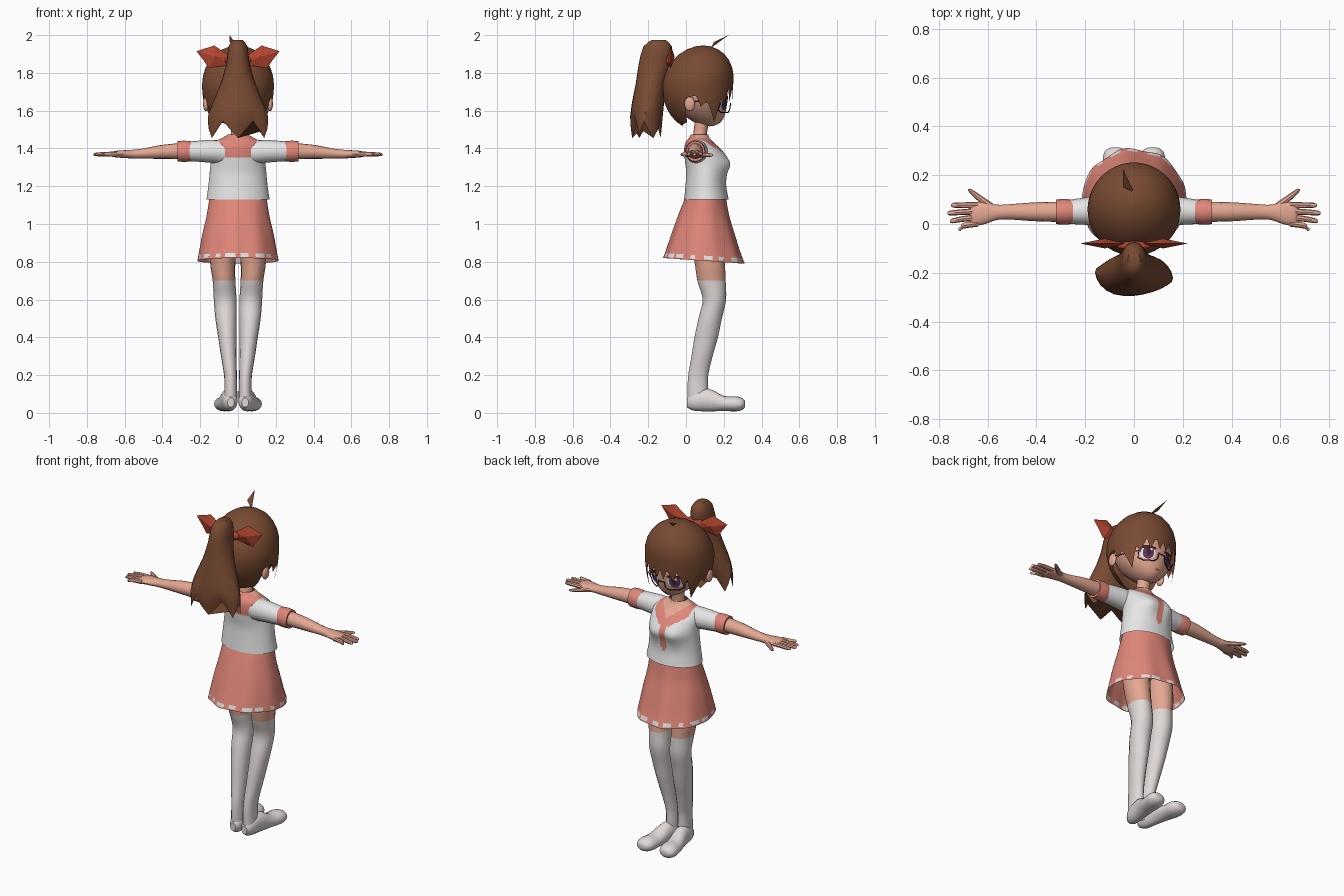
import bpy, bmesh
from math import sin, cos, pi, sqrt, radians, atan2
from mathutils import Vector

cube = bpy.data.objects.get("Cube")
if cube:
    bpy.data.objects.remove(cube)


def material(name, *rgb):
    m = bpy.data.materials.new(name)
    m.use_nodes = True
    m.diffuse_color = (*rgb, 1)
    m.node_tree.nodes["Principled BSDF"].inputs["Base Color"].default_value = (*rgb, 1)
    return m


HAIR = material("brown hair", .19, .07, .032)
SKIN = material("skin", .78, .39, .29)
WHITE = material("white cloth", .8, .79, .79)
PINK = material("pink cloth", .75, .24, .19)
SOCK = material("pale stocking", .74, .69, .68)
RED = material("red ribbon", .45, .06, .03)
DARK = material("dark frame", .06, .015, .02)
IRIS = material("purple iris", .1, .04, .13)


def make(name, verts, faces, mats, rule=None, angle=40):
    me = bpy.data.meshes.new(name)
    me.from_pydata(verts, [], faces)
    bm = bmesh.new()
    bm.from_mesh(me)
    bmesh.ops.recalc_face_normals(bm, faces=bm.faces)
    if rule:
        for f in bm.faces:
            f.material_index = rule(f.calc_center_median())
    bm.to_mesh(me)
    bm.free()
    for m in mats:
        me.materials.append(m)
    me.shade_smooth()
    me.set_sharp_from_angle(angle=radians(angle))
    ob = bpy.data.objects.new(name, me)
    bpy.context.collection.objects.link(ob)
    return ob


def smooth_rings(rings, steps):
    # Catmull-Rom interpolation between the given cross-sections
    out = []
    for i in range(len(rings) - 1):
        p = [rings[max(0, min(len(rings) - 1, i + k))] for k in (-1, 0, 1, 2)]
        for s in range(steps):
            t = s / steps
            out.append([.5 * (2*b + (c-a)*t + (2*a-5*b+4*c-d)*t*t + (3*b-a-3*c+d)*t**3)
                        for a, b, c, d in zip(*p)])
    return out + [list(rings[-1])]


def loft(name, rings, mats, axis="z", n=16, steps=3, side=1, caps=True, warp=None, rule=None):
    # each ring: position along axis, two centre offsets, two radii
    verts, faces = [], []
    rows = smooth_rings(rings, steps)
    for t, c1, c2, r1, r2 in rows:
        for k in range(n):
            a = 2 * pi * k / n
            u, v = c1 + r1 * cos(a), c2 + r2 * sin(a)
            p = {"z": (u, v, t), "x": (t, u, v), "y": (u, t, v)}[axis]
            p = warp(Vector(p), a) if warp else p
            verts.append((p[0] * side, p[1], p[2]))
    for j in range(len(rows) - 1):
        for k in range(n):
            a, b = j * n + k, j * n + (k + 1) % n
            faces.append((a, b, b + n, a + n))
    if caps:
        faces += [tuple(range(n)), tuple(range(len(verts) - n, len(verts)))]
    return make(name, verts, faces, mats, rule)


def ball(name, centre, size, mat, shape=None):
    bm = bmesh.new()
    bmesh.ops.create_uvsphere(bm, u_segments=24, v_segments=16, radius=1)
    pts = [shape(v.co) if shape else [c + s * q for c, s, q in zip(centre, size, v.co)] for v in bm.verts]
    bm.verts.index_update()
    faces = [[v.index for v in f.verts] for f in bm.faces]
    bm.free()
    return make(name, pts, faces, [mat])


# Head, with a narrow chin pushed forward
def head_shape(p):
    t = max(0, -p.z)
    return (.165 * p.x * (1 - .35*t*t), .075 + .145 * p.y + .05*t*t, 1.695 + .178 * p.z)


def face_y(x, z):
    q = (z - 1.695) / .178
    t = max(0, -q)
    return .075 + .05*t*t + .145 * sqrt(max(0, 1 - q*q - (x / (.165 * (1 - .35*t*t)))**2))


def plate(name, cx, cz, rx, rz, lift, mat, n=16):
    pts = [(cx, cz)] + [(cx + rx*cos(2*pi*k/n), cz + rz*sin(2*pi*k/n)) for k in range(n)]
    make(name, [(x, face_y(x, z) + lift, z) for x, z in pts],
         [(0, k + 1, (k + 1) % n + 1) for k in range(n)], [mat])


def wire(name, pts, radius, mat):
    cu = bpy.data.curves.new(name, "CURVE")
    cu.dimensions = "3D"
    cu.bevel_depth = radius
    cu.bevel_resolution = 1
    sp = cu.splines.new("POLY")
    sp.points.add(len(pts) - 1)
    for q, p in zip(sp.points, pts):
        q.co = (*p, 1)
    cu.materials.append(mat)
    bpy.context.collection.objects.link(bpy.data.objects.new(name, cu))


ball("head", None, None, SKIN, head_shape)
loft("neck", [(1.4, 0, .065, .05, .04), (1.48, 0, .075, .038, .036), (1.58, 0, .09, .04, .04)], [SKIN])
plate("mouth", 0, 1.557, .016, .005, .003, RED, 8)

# Hair cap with a jagged fringe, side locks and a rounded nape
EDGE = [(0, 1.71), (7, 1.65), (13, 1.72), (24, 1.65), (30, 1.71), (42, 1.62), (47, 1.67), (57, 1.54),
        (66, 1.6), (74, 1.65), (84, 1.62), (92, 1.68), (108, 1.67), (116, 1.54), (180, 1.51)]


def edge_height(deg):
    for (a, z0), (b, z1) in zip(EDGE, EDGE[1:]):
        if deg <= b:
            return z0 + (z1 - z0) * (deg - a) / (b - a)
    return EDGE[-1][1]


def hair_cap():
    n, up, low, mid = 120, 7, 7, 1.74
    verts, faces = [], []
    for j in range(up + low + 1):
        for k in range(n):
            phi = 2 * pi * k / n - pi
            if j <= up:
                a = max(.03, j / up * pi / 2)
                z, f = mid + .205 * cos(a), sin(a)
            else:
                z = mid + (edge_height(abs(phi) * 180 / pi) - mid) * (j - up) / low
                d = mid - z
                w = max(0, min(1, .3 - 1.2 * cos(phi)))
                f = w * sqrt(max(.02, 1 - (d / .245)**2)) + (1 - w) * (1 - 3.5 * d * d)
            verts.append((.19 * f * sin(phi), .06 + .15*max(0, z - mid) + .19 * f * cos(phi), z))
    for j in range(up + low):
        for k in range(n):
            a, b = j * n + k, j * n + (k + 1) % n
            faces.append((a, b, b + n, a + n))
    faces.append(tuple(range(n)))
    make("hair_cap", verts, faces, [HAIR])


hair_cap()
make("hair_sprig", [(0, .13, 1.93), (-.045, .15, 1.965), (-.045, .225, 2), (-.015, .16, 1.96)],
     [(0, 1, 2), (0, 2, 3)], [HAIR])


# Ponytail ending in pointed locks
def lock_tips(p, a):
    k = max(0, (1.62 - p.z) / .12)
    p.z += .045 * k * cos(6 * a)
    p.y -= .012 * k * cos(3 * a)
    return p


loft("ponytail", [(1.975, 0, -.145, .025, .035), (1.94, 0, -.15, .05, .075), (1.85, 0, -.165, .062, .085),
                  (1.75, 0, -.185, .09, .08), (1.65, 0, -.2, .13, .085), (1.57, 0, -.21, .155, .085),
                  (1.5, 0, -.21, .16, .075)], [HAIR], n=24, steps=2, warp=lock_tips)

# Ribbon bow
ball("bow_knot", (0, -.09, 1.865), (.07, .02, .03), RED)
OUTLINE = [(.03, 1.88), (.125, 1.945), (.22, 1.915), (.185, 1.87), (.155, 1.825), (.03, 1.845)]
for s, label in ((1, "left"), (-1, "right")):
    m = len(OUTLINE)
    make(label + "_bow_wing", [(s*x, -.08, z) for x, z in OUTLINE] + [(s*.12, -.1, 1.885), (s*.12, -.06, 1.885)],
         [(k, (k + 1) % m, c) for k in range(m) for c in (m, m + 1)], [RED], angle=15)

    # Face features and glasses
    ball(label + "_ear", (s*.17, .02, 1.635), (.015, .028, .038), SKIN)
    plate(label + "_eye_white", s*.07, 1.64, .042, .038, .003, WHITE)
    plate(label + "_lash", s*.071, 1.668, .045, .012, .006, DARK)
    plate(label + "_iris", s*.068, 1.64, .029, .038, .005, IRIS)
    plate(label + "_pupil", s*.068, 1.642, .013, .02, .007, DARK)
    plate(label + "_glint", s*.068 - .01, 1.657, .007, .008, .009, WHITE, 8)
    rim = [(.02, 1.64), (.024, 1.605), (.04, 1.59), (.09, 1.59), (.113, 1.605), (.12, 1.64)]
    wire(label + "_lens_rim", [(s*x, face_y(x, z) + .02, z) for x, z in rim] +
         [(s*.172, .04, 1.65)], .003, DARK)

    # Sleeves, arms and hands
    loft(label + "_sleeve", [(.07, .06, 1.38, .06, .065), (.15, .055, 1.385, .06, .06), (.26, .05, 1.385, .05, .052)],
         [WHITE], "x", side=s)
    loft(label + "_cuff", [(.25, .05, 1.385, .049, .054), (.285, .05, 1.385, .053, .056), (.32, .05, 1.385, .05, .054)],
         [PINK], "x", side=s)
    loft(label + "_arm", [(.28, .05, 1.387, .042, .043), (.4, .05, 1.382, .039, .037), (.5, .05, 1.373, .032, .027),
                          (.56, .048, 1.37, .031, .023), (.61, .045, 1.37, .045, .02), (.655, .04, 1.37, .048, .016),
                          (.67, .04, 1.37, .04, .008)], [SKIN], "x", side=s)
    for k, (name, tip) in enumerate((("index", .75), ("middle", .765), ("ring", .755), ("little", .72))):
        y = .077 - .025 * k
        loft(f"{label}_{name}_finger", [(.64, y, 1.37, .013, .013), (.7, y - .003 * k, 1.37, .012, .012),
             (tip - .01, y - .007 * k, 1.368, .01, .009), (tip, y - .008 * k, 1.368, .004, .004)],
             [SKIN], "x", 8, 2, s)
    loft(label + "_thumb", [(.57, .06, 1.368, .018, .014), (.62, .095, 1.366, .017, .013),
                            (.665, .13, 1.365, .012, .009), (.68, .14, 1.365, .004, .004)], [SKIN], "x", 8, 2, s)

    # Legs in stockings, and feet turned slightly outwards
    loft(label + "_leg", [(1, .08, .1, .075, .09), (.8, .081, .125, .067, .08), (.7, .074, .135, .06, .075),
                          (.6, .068, .15, .06, .062), (.5, .064, .128, .056, .062), (.4, .057, .107, .048, .062),
                          (.3, .049, .085, .041, .056), (.2, .04, .065, .034, .053), (.12, .038, .062, .034, .054),
                          (.04, .04, .06, .036, .05)],
         [SKIN, SOCK], side=s, steps=4, rule=lambda c: int(c.z < .7))
    loft(label + "_foot", [(.005, .038, .055, .018, .025), (.04, .04, .062, .038, .05), (.12, .05, .068, .043, .06),
                           (.2, .065, .05, .05, .04), (.265, .073, .048, .054, .04), (.3, .076, .047, .042, .03),
                           (.313, .076, .047, .02, .014)], [SOCK], "y", side=s)
wire("glasses_bridge", [(x, face_y(x, 1.635) + .02, 1.635) for x in (-.02, 0, .02)], .003, DARK)


# Sailor blouse with collar and tie marked out on its faces
def bust(p, a):
    if p.y > .1:
        p.y += .02 * sum(2.718 ** (-((p.x - s*.065)**2 + (p.z - 1.31)**2) / .003) for s in (-1, 1))
    return p


def blouse_colour(c):
    x, z = abs(c.x), c.z
    if c.y < .05:
        return int(x < .11 and z > 1.35)
    if z > 1.395 + .75 * x:
        return 2
    tie = 1.21 < z < 1.37 and x < .012 + .14 * min(1.37 - z, z - 1.2)
    collar = z > 1.345 + .6 * x and x < .11
    return int(tie or collar)


loft("blouse", [(1.13, 0, .108, .167, .118), (1.2, 0, .105, .157, .108), (1.27, 0, .107, .15, .106),
                (1.33, 0, .108, .145, .113), (1.39, 0, .09, .145, .1), (1.43, 0, .072, .13, .075),
                (1.455, 0, .07, .085, .055), (1.475, 0, .072, .05, .045)], [WHITE, PINK, SKIN],
     n=96, steps=8, caps=False, warp=bust, rule=blouse_colour)


# Flared skirt with a broken white hem stripe
def folds(p, a):
    k = max(0, (1.14 - p.z) / .34)
    p.z -= .015 * k * sin(a)
    p.y += .006 * k * sin(8 * a)
    return p


def hem(c):
    a = atan2(c.y - .095, c.x)
    h = c.z + .015 * sin(a)
    return int(.812 < h < .835 and sin(17 * a) + .6 * sin(7 * a + 1) > -.1)


loft("skirt", [(1.15, 0, .105, .15, .105), (1.05, 0, .095, .165, .133), (.95, 0, .093, .188, .165),
               (.87, 0, .093, .203, .19), (.805, 0, .095, .215, .213)], [PINK, WHITE],
     n=96, steps=6, caps=False, warp=folds, rule=hem)
ball("hips", (0, .1, 1), (.15, .1, .11), WHITE)
